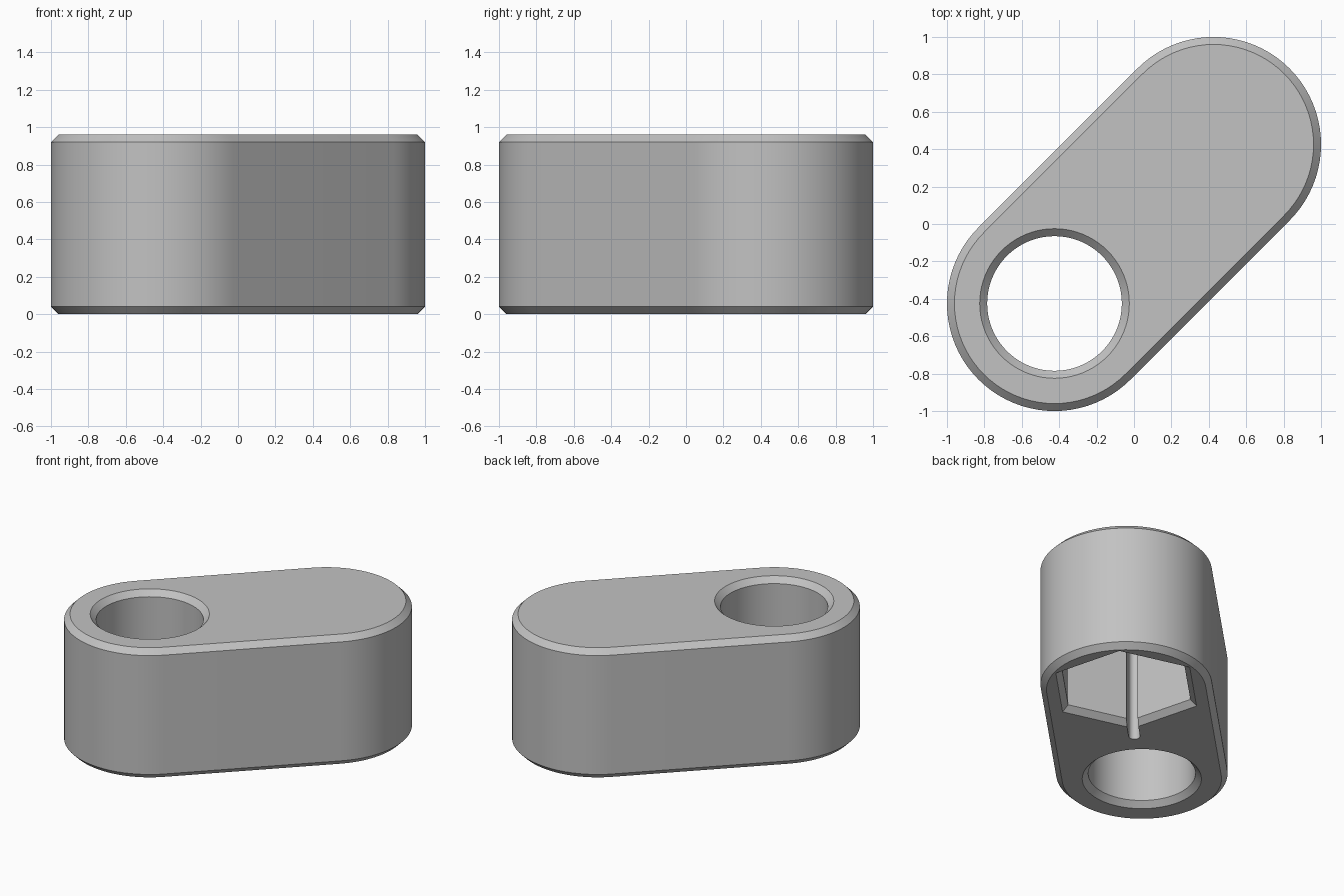
import bpy, bmesh, math

if "Cube" in bpy.data.objects:
    bpy.data.objects.remove(bpy.data.objects["Cube"])

C = 0.425            # end centres lie at (+-C, +-C)
R, H, B = 0.575, 0.96, 0.04
AXIS = math.radians(45)

grey = bpy.data.materials.new("grey")
grey.diffuse_color = (0.54, 0.54, 0.54, 1)
grey.use_nodes = True
grey.node_tree.nodes["Principled BSDF"].inputs["Base Color"].default_value = grey.diffuse_color


def circle(x, y, r, n, start=0.0):
    return [(x + r * math.cos(start + 2 * math.pi * i / n),
             y + r * math.sin(start + 2 * math.pi * i / n)) for i in range(n)]


def capsule(p, q, r, n):
    """Outline of a slot running along the diagonal from p to q."""
    pts = []
    for centre, a0 in ((q, AXIS - math.pi / 2), (p, AXIS + math.pi / 2)):
        for i in range(n + 1):
            a = a0 + math.pi * i / n
            pts.append((centre[0] + r * math.cos(a), centre[1] + r * math.sin(a)))
    return pts


def loft(name, layers):
    """Closed solid through (outline, z) layers."""
    bm = bmesh.new()
    rings = [[bm.verts.new((x, y, z)) for x, y in pts] for pts, z in layers]
    n = len(rings[0])
    for a, b in zip(rings, rings[1:]):
        for i in range(n):
            j = (i + 1) % n
            bm.faces.new((a[i], a[j], b[j], b[i]))
    bm.faces.new(rings[0][::-1])
    bm.faces.new(rings[-1])
    bmesh.ops.recalc_face_normals(bm, faces=bm.faces)
    mesh = bpy.data.meshes.new(name)
    bm.to_mesh(mesh)
    bm.free()
    mesh.materials.append(grey)
    ob = bpy.data.objects.new(name, mesh)
    bpy.context.collection.objects.link(ob)
    return ob


# Chamfered rounded link body
ends = ((-C, -C), (C, C))
body = loft("link_body", [(capsule(*ends, r, 40), z) for r, z in
                          ((R - B, 0), (R, B), (R, H - B), (R - B, H))])

# Through hole with countersunk rims
hole = loft("hole_cutter", [(circle(-C, -C, r, 80), z) for r, z in
                            ((0.44, -B), (0.36, B), (0.36, H - B), (0.44, H + B))])

# Hexagonal pocket open at the bottom, one corner pointing at the hole
hexagon = loft("pocket_cutter", [(circle(C, C, r, 6, AXIS), z) for r, z in
                                 ((0.567, -B), (0.475, B), (0.475, 0.76))])

# Narrow round-ended relief slot at the pocket corner
s = math.sqrt(0.5)
slot = loft("slot_cutter", [(capsule((C - 0.63 * s, C - 0.63 * s),
                                     (C - 0.3 * s, C - 0.3 * s), 0.038, 12), z)
                            for z in (-0.1, 0.755)])

bpy.context.view_layer.objects.active = body
body.select_set(True)
for cutter in (hole, hexagon, slot):
    mod = body.modifiers.new(cutter.name, 'BOOLEAN')
    mod.operation, mod.solver, mod.object = 'DIFFERENCE', 'EXACT', cutter
    bpy.ops.object.modifier_apply(modifier=mod.name)
    bpy.data.objects.remove(cutter)
bpy.ops.object.shade_smooth_by_angle(angle=math.radians(30))
